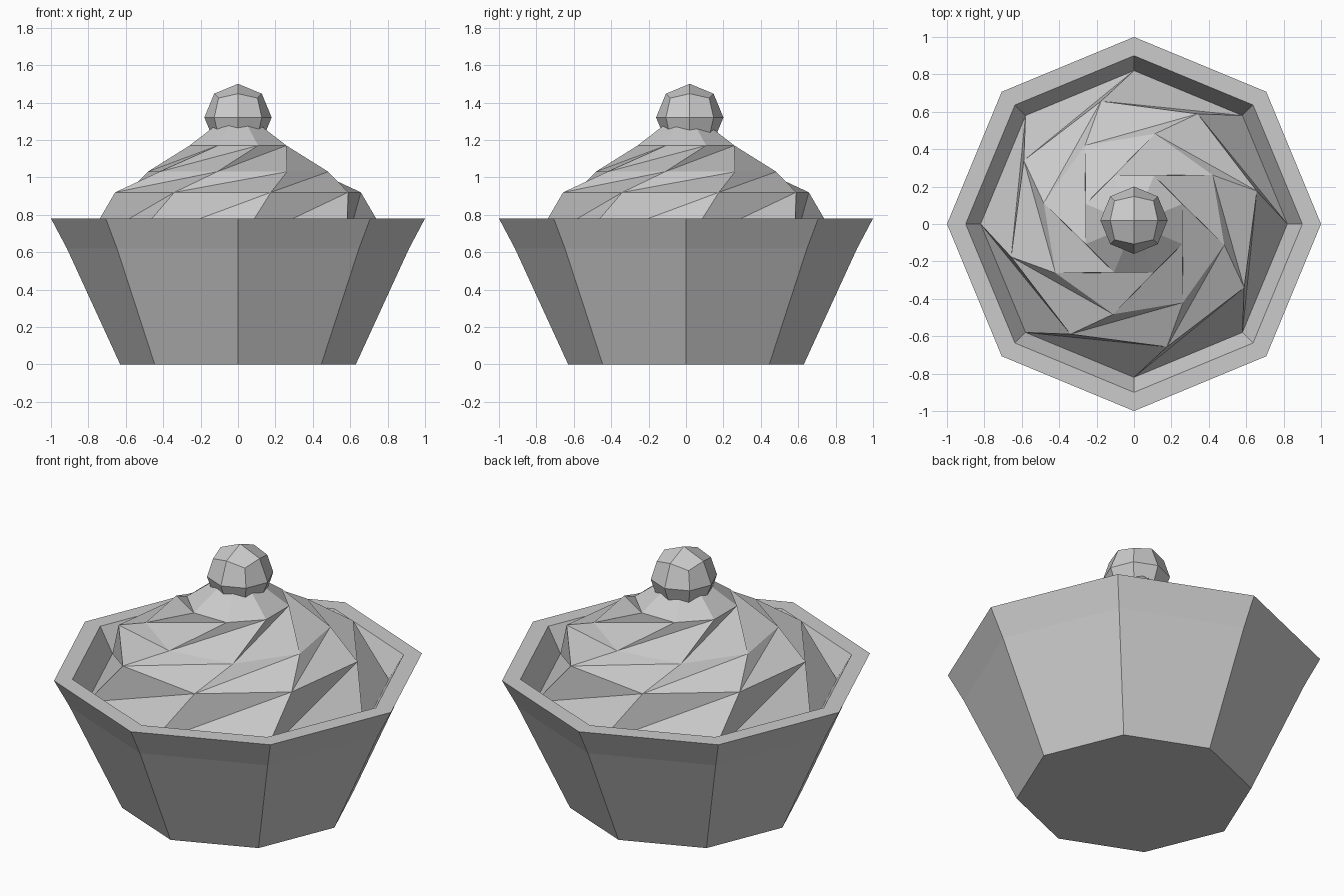
import bpy, bmesh
from math import sin, cos, radians

if "Cube" in bpy.data.objects:
    bpy.data.objects.remove(bpy.data.objects["Cube"])

SIDES = 8


def lofted(name, rings, cap_bottom=False, apex=None):
    """Stack octagonal rings (radius, z, twist in degrees) into one faceted shell."""
    bm = bmesh.new()
    loops = []
    for r, z, twist in rings:
        angles = [radians(360 / SIDES * i + twist) for i in range(SIDES)]
        loops.append([bm.verts.new((r * cos(a), r * sin(a), z)) for a in angles])
    for (low, high), (a, b) in zip(zip(loops, loops[1:]), zip(rings, rings[1:])):
        for i in range(SIDES):
            j = (i + 1) % SIDES
            if a[2] == b[2]:
                bm.faces.new((low[i], low[j], high[j], high[i]))
            else:
                # twisted bands fold along the long diagonal
                bm.faces.new((low[i], low[j], high[j]))
                bm.faces.new((low[i], high[j], high[i]))
    if cap_bottom:
        bm.faces.new(loops[0][::-1])
    if apex:
        tip = bm.verts.new((0, 0, apex))
        for i in range(SIDES):
            bm.faces.new((loops[-1][i], loops[-1][(i + 1) % SIDES], tip))
    return finish(name, bm)


def finish(name, bm):
    mesh = bpy.data.meshes.new(name)
    bm.to_mesh(mesh)
    bm.free()
    obj = bpy.data.objects.new(name, mesh)
    bpy.context.collection.objects.link(obj)
    return obj


# Flared cup with flat rim and inner lip
lofted("cup", [(0.63, 0, 0), (0.915, 0.62, 0), (1.0, 0.78, 0),
               (0.9, 0.78, 0), (0.82, 0.64, 0)], cap_bottom=True)

# Swirled topping
lofted("frosting", [(0.82, 0.64, 0), (0.68, 0.92, 15),
                    (0.495, 1.03, 32), (0.28, 1.17, 67.5)], apex=1.37)

# Cherry: a once-divided cube pushed out to a sphere
bm = bmesh.new()
bmesh.ops.create_cube(bm, size=2)
bmesh.ops.subdivide_edges(bm, edges=bm.edges[:], cuts=1, use_grid_fill=True)
for v in bm.verts:
    v.co = v.co.normalized() * 0.18
cherry = finish("cherry", bm)
cherry.location = (0, 0.02, 1.32)
